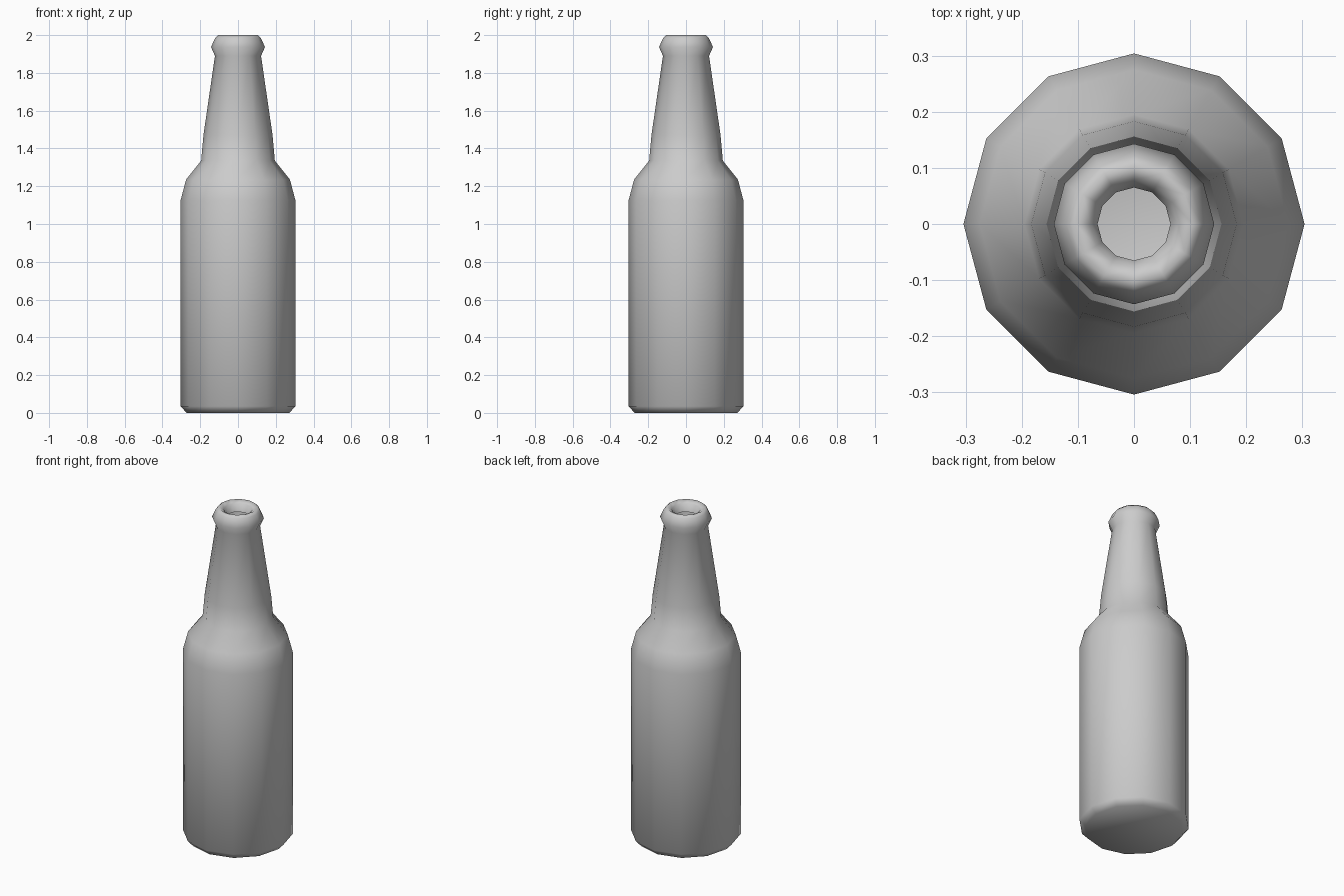
import bpy
import bmesh
from math import cos, sin, pi

cube = bpy.data.objects.get("Cube")
if cube:
    bpy.data.objects.remove(cube, do_unlink=True)

SIDES = 12

grey = bpy.data.materials.new("bottle_grey")
grey.use_nodes = True
colour = (0.6, 0.6, 0.6, 1.0)
grey.diffuse_color = colour
grey.node_tree.nodes["Principled BSDF"].inputs["Base Color"].default_value = colour

# Radius and height pairs, from the base up to the inside of the mouth
profile = [
    (0.272, 0.0), (0.304, 0.035),                    # base bevel
    (0.304, 1.125), (0.275, 1.235), (0.195, 1.335),  # body and shoulder
    (0.183, 1.47), (0.122, 1.89),                    # neck
    (0.143, 1.937), (0.121, 1.985), (0.105, 2.0),    # lip
    (0.078, 1.985), (0.065, 1.94),                   # mouth
]


def ring(bm, radius, z):
    angles = [2 * pi * i / SIDES for i in range(SIDES)]
    return [bm.verts.new((radius * cos(a), radius * sin(a), z)) for a in angles]


# Bottle: one thin lathed shell, closed below and open at the mouth
bm = bmesh.new()
rings = [ring(bm, r, z) for r, z in profile]
for low, high in zip(rings, rings[1:]):
    for i in range(SIDES):
        j = (i + 1) % SIDES
        bm.faces.new((low[i], low[j], high[j], high[i]))
bm.faces.new(rings[0][::-1])
for face in bm.faces:
    face.smooth = True

mesh = bpy.data.meshes.new("bottle")
bm.to_mesh(mesh)
bm.free()
mesh.materials.append(grey)
bottle = bpy.data.objects.new("bottle", mesh)
bpy.context.collection.objects.link(bottle)
